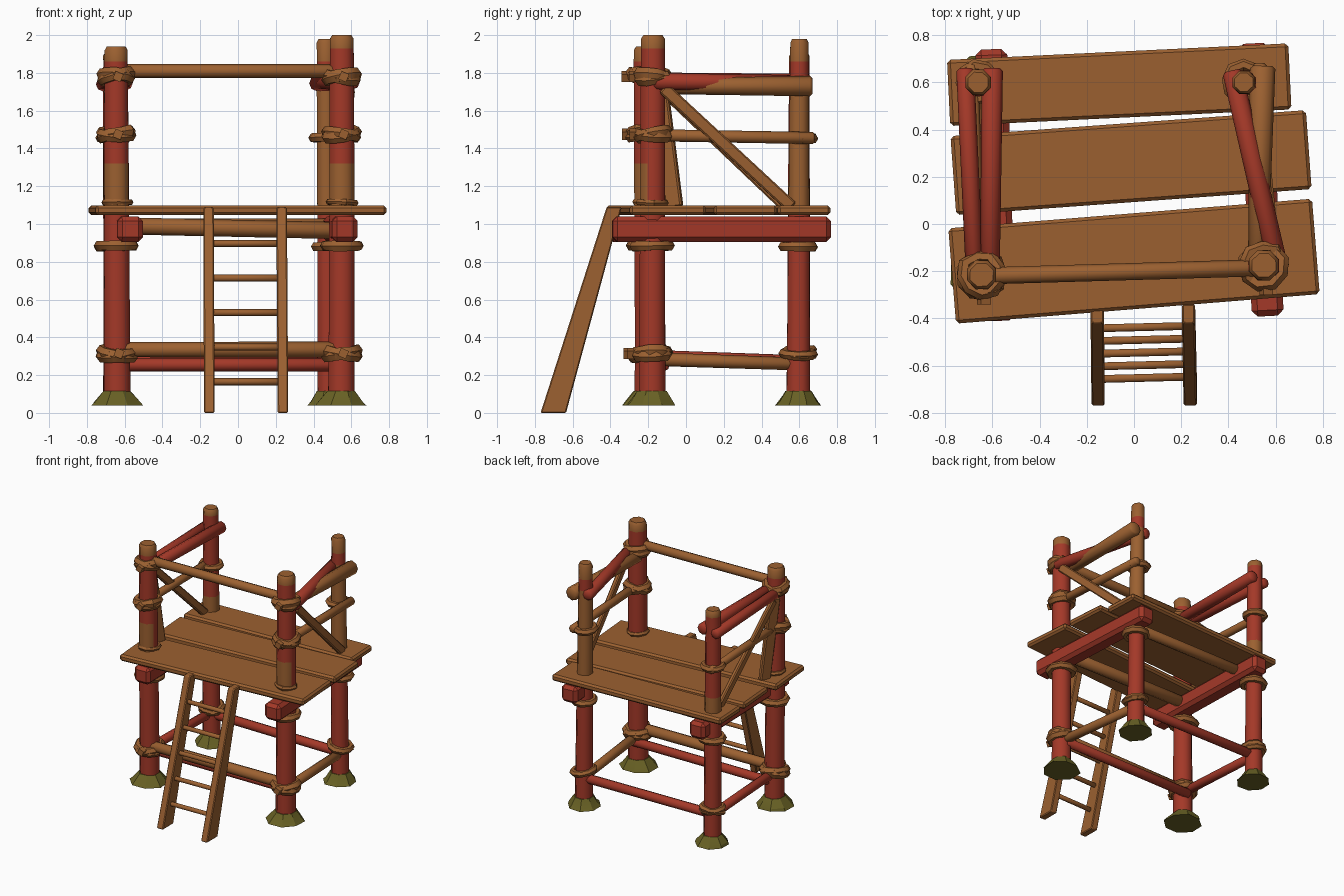
import bpy, bmesh, math, random
from mathutils import Vector, Matrix

if "Cube" in bpy.data.objects:
    bpy.data.objects.remove(bpy.data.objects["Cube"])

random.seed(4)
BROWN, RED, MOSS = 0, 1, 2
mats = []
for name, col in (("brown wood", (0.33, 0.118, 0.03)), ("red paint", (0.37, 0.04, 0.021)),
                  ("moss", (0.14, 0.12, 0.018))):
    m = bpy.data.materials.new(name)
    m.diffuse_color = (*col, 1)
    m.use_nodes = True
    m.node_tree.nodes["Principled BSDF"].inputs["Base Color"].default_value = m.diffuse_color
    mats.append(m)


def finish(name, bm, rule, angle=35):
    """Colour faces by rule (a number or a function), smooth shallow edges, make the object."""
    bmesh.ops.recalc_face_normals(bm, faces=bm.faces)
    bm.normal_update()
    for f in bm.faces:
        f.smooth = True
        f.material_index = rule(f) if callable(rule) else rule
    for e in bm.edges:
        e.smooth = len(e.link_faces) == 2 and e.calc_face_angle(0) < math.radians(angle)
    me = bpy.data.meshes.new(name)
    bm.to_mesh(me)
    bm.free()
    for m in mats:
        me.materials.append(m)
    ob = bpy.data.objects.new(name, me)
    bpy.context.collection.objects.link(ob)
    return ob


def frame(a, b):
    """Matrix at the middle of a-b with local z along it and local x kept level."""
    a, b = Vector(a), Vector(b)
    z = (b - a).normalized()
    x = Vector((0, 0, 1)).cross(z)
    x = x.normalized() if x.length > 1e-4 else Vector((1, 0, 0))
    rot = Matrix((x, z.cross(x), z)).transposed().to_4x4()
    return Matrix.Translation((a + b) / 2) @ rot, (b - a).length


def pole(name, a, b, r1, r2, color, sides=8):
    bm = bmesh.new()
    mat, length = frame(a, b)
    bmesh.ops.create_cone(bm, cap_ends=True, segments=sides, radius1=r1, radius2=r2,
                          depth=length, matrix=mat)
    caps = [e for f in bm.faces if len(f.verts) == sides for e in f.edges]
    bmesh.ops.bevel(bm, geom=caps, offset=min(r1, r2) * 0.3, segments=1, affect='EDGES')
    return finish(name, bm, color, 50)


def beam(name, a, b, w, h, color, bevel=0.012, taper=1.0):
    bm = bmesh.new()
    mat, length = frame(a, b)
    bmesh.ops.create_cube(bm, size=1)
    for v in bm.verts:
        k = taper if v.co.z > 0 else 1
        v.co = (v.co.x * w, v.co.y * h * k, v.co.z * length)
    bmesh.ops.bevel(bm, geom=bm.edges[:], offset=bevel, segments=1, affect='EDGES')
    bm.transform(mat)
    return finish(name, bm, color)


def loft(rings, sides=8, wobble=0.0):
    """Stack of (x, y, z, radius) rings with capped ends."""
    bm, prev = bmesh.new(), None
    for i, (x, y, z, r) in enumerate(rings):
        ring = []
        for k in range(sides):
            t = math.tau * (k + 0.5) / sides
            rr = r * (1 + random.uniform(-wobble, wobble))
            ring.append(bm.verts.new((x + rr * math.cos(t), y + rr * math.sin(t), z)))
        if prev:
            for k in range(sides):
                n = (k + 1) % sides
                bm.faces.new((prev[k], prev[n], ring[n], ring[k]))
        else:
            bm.faces.new(ring[::-1])
        prev = ring
    bm.faces.new(prev)
    return bm


def lashing(name, x, y, z, radius, thick, loops, squash=1.15, knot=True):
    """Chunky tilted rope loops, each a coarse ring, with a small knot."""
    bm = bmesh.new()
    n, m = 9, 6
    for l in range(loops):
        tilt = (l - (loops - 1) / 2) * 0.42 + random.uniform(-0.06, 0.06)
        rot = Matrix.Rotation(random.uniform(0, 6.28), 4, 'Z') @ Matrix.Rotation(tilt, 4, 'X')
        grid = []
        for i in range(n):
            t = math.tau * i / n
            R = radius * random.uniform(0.95, 1.06)
            th = thick * random.uniform(0.85, 1.1)
            row = []
            for j in range(m):
                p = math.tau * j / m
                q = R + th * math.cos(p)
                co = rot @ Vector((q * math.cos(t), q * math.sin(t), th * squash * math.sin(p)))
                row.append(bm.verts.new(co + Vector((x, y, z))))
            grid.append(row)
        for i in range(n):
            for j in range(m):
                a, b = grid[i], grid[(i + 1) % n]
                bm.faces.new((a[j], b[j], b[(j + 1) % m], a[(j + 1) % m]))
    if knot:
        bmesh.ops.create_cube(bm, size=0.045, matrix=Matrix.Translation(
            (x + 0.01, y - radius - thick * 0.8, z)) @ Matrix.Rotation(0.4, 4, 'Y'))
    finish(name, bm, BROWN, 45)


# Posts: name, x, y, x at top, y at top, height, radii, start of top cap
posts = [("front_left", -0.64, -0.20, -0.645, -0.215, 1.94, 0.076, 0.066, 1.86),
         ("front_right", 0.548, -0.18, 0.55, -0.175, 2.0, 0.076, 0.068, 1.93),
         ("back_left", -0.65, 0.595, -0.66, 0.60, 1.91, 0.068, 0.058, 1.86),
         ("back_right", 0.485, 0.595, 0.465, 0.60, 1.98, 0.068, 0.052, 1.86)]
for name, x, y, xt, yt, h, r0, r1, cap in posts:
    front = name.startswith("front")
    levels = [0.06, 0.5, 0.88, 1.08, 1.22 if name == "back_left" else 1.32, 1.77, cap, h - 0.02, h]
    rings = []
    for z in levels:
        t = z / h
        r = r0 + (r1 - r0) * t
        rings.append((x + (xt - x) * t, y + (yt - y) * t, z, r * (0.8 if z == h else 1)))

    def paint(f, name=name, cap=cap, front=front):
        z = f.calc_center_median().z
        if z > cap:
            return BROWN
        if name == "back_right":
            return BROWN if 1.08 < z < 1.77 else RED
        if front:
            return BROWN if 1.08 < z < 1.32 and f.normal.y < -0.5 else RED
        return BROWN if 1.08 < z < 1.22 else RED
    finish(name + "_post", loft(rings, 8, 0.02), paint, 50)

    # Mossy flared foot
    k = 1.0 if front else 0.9
    bm = loft([(x, y, 0.04, 0.14 * k), (x, y, 0.06, 0.125 * k), (x, y, 0.115, 0.08 * k)], 8, 0.07)
    finish(name + "_foot", bm, MOSS, 20)

    # Rope lashings
    if front:
        lashing(name + "_top_lashing", xt, yt, 1.78, 0.08, 0.03, 2)
        lashing(name + "_middle_lashing", xt, yt, 1.475, 0.08, 0.028, 2)
        lashing(name + "_deck_rope", x, y, 1.115, 0.068, 0.018, 1, 1.0, False)
        lashing(name + "_under_rope", x, y, 0.885, 0.09, 0.03, 1, 1.0, False)
        lashing(name + "_low_lashing", x, y, 0.315, 0.085, 0.03, 2)
    else:
        lashing(name + "_middle_rope", xt, yt, 1.455, 0.072, 0.025, 1, 1.0, False)
        lashing(name + "_under_rope", x, y, 0.88, 0.08, 0.027, 1, 1.0, False)
        lashing(name + "_low_lashing", x, y, 0.315, 0.078, 0.024, 2, 1.0, False)

# Deck planks: left end and right end centres, width
for i, (a, b, w) in enumerate([((-0.77, -0.22), (0.77, -0.095), 0.405),
                               ((-0.765, 0.205), (0.74, 0.315), 0.335),
                               ((-0.785, 0.555), (0.66, 0.625), 0.28)]):
    beam("deck_plank_%d" % (i + 1), (*a, 1.073), (*b, 1.073), w, 0.052, BROWN, 0.014)

# Beams carrying the deck
beam("left_deck_beam", (-0.57, -0.41, 0.973), (-0.605, 0.74, 0.973), 0.135, 0.135, RED, 0.025)
beam("right_deck_beam", (0.567, -0.39, 0.973), (0.505, 0.765, 0.973), 0.135, 0.135, RED, 0.025)
pole("front_cross_beam", (-0.62, -0.1, 0.99), (0.55, -0.08, 0.965), 0.045, 0.045, BROWN)
pole("back_cross_beam", (-0.62, 0.52, 0.99), (0.5, 0.52, 0.99), 0.04, 0.04, BROWN)

# Railings
pole("front_rail", (-0.64, -0.22, 1.81), (0.55, -0.185, 1.81), 0.036, 0.036, BROWN)
pole("right_red_rail", (0.605, -0.17, 1.755), (0.415, 0.65, 1.745), 0.045, 0.042, RED)
pole("right_brown_rail", (0.525, -0.15, 1.73), (0.545, 0.67, 1.73), 0.042, 0.054, BROWN)
pole("left_outer_rail", (-0.675, -0.2, 1.75), (-0.715, 0.66, 1.74), 0.038, 0.038, RED)
pole("left_inner_rail", (-0.61, -0.17, 1.76), (-0.60, 0.66, 1.75), 0.042, 0.045, RED)
pole("right_middle_rail", (0.56, -0.18, 1.47), (0.53, 0.68, 1.455), 0.032, 0.032, BROWN)
pole("left_middle_rail", (-0.66, -0.18, 1.47), (-0.69, 0.68, 1.455), 0.03, 0.03, BROWN)

# Diagonal braces
beam("right_brace", (0.60, -0.12, 1.72), (0.53, 0.56, 1.09), 0.035, 0.065, BROWN, 0.008)
beam("left_brace", (-0.69, -0.12, 1.71), (-0.66, 0.53, 1.09), 0.035, 0.06, BROWN, 0.008)
beam("left_short_brace", (-0.68, -0.14, 1.72), (-0.65, -0.06, 1.09), 0.04, 0.09, BROWN, 0.008)

# Low rails
pole("front_low_rail", (-0.64, -0.22, 0.335), (0.55, -0.2, 0.335), 0.04, 0.043, BROWN)
pole("front_low_red_rail", (-0.64, -0.13, 0.255), (0.55, -0.12, 0.255), 0.035, 0.035, RED)
pole("back_low_rail", (-0.68, 0.595, 0.27), (0.52, 0.6, 0.26), 0.036, 0.036, RED)
pole("left_low_rail", (-0.64, -0.2, 0.30), (-0.66, 0.64, 0.27), 0.034, 0.034, RED)
pole("right_low_rail", (0.55, -0.18, 0.285), (0.49, 0.56, 0.26), 0.036, 0.034, BROWN)

# Ladder: tapered side rails cut level at both ends, and round rungs
for side, x0, x1 in (("left", -0.152, -0.156), ("right", 0.238, 0.231)):
    bm = bmesh.new()
    rows = []
    for x, z, y0, y1 in ((x0, 0, -0.77, -0.635), (x1, 1.09, -0.42, -0.34)):
        rows.append([bm.verts.new((x + dx, y, z)) for dx, y in
                     ((-0.028, y0), (0.028, y0), (0.028, y1), (-0.028, y1))])
    lo, hi = rows
    for k in range(4):
        bm.faces.new((lo[k], lo[(k + 1) % 4], hi[(k + 1) % 4], hi[k]))
    bm.faces.new(lo[::-1])
    bm.faces.new(hi)
    bmesh.ops.recalc_face_normals(bm, faces=bm.faces)
    bmesh.ops.bevel(bm, geom=bm.edges[:], offset=0.006, segments=1, affect='EDGES')
    finish("ladder_" + side + "_rail", bm, BROWN)
for i in range(5):
    z = 0.165 + 0.183 * i
    y = -0.70 + 0.32 * z / 1.09
    pole("ladder_rung_%d" % (i + 1), (-0.15, y - 0.005, z), (0.235, y + 0.005, z), 0.019, 0.019, BROWN, 6)
